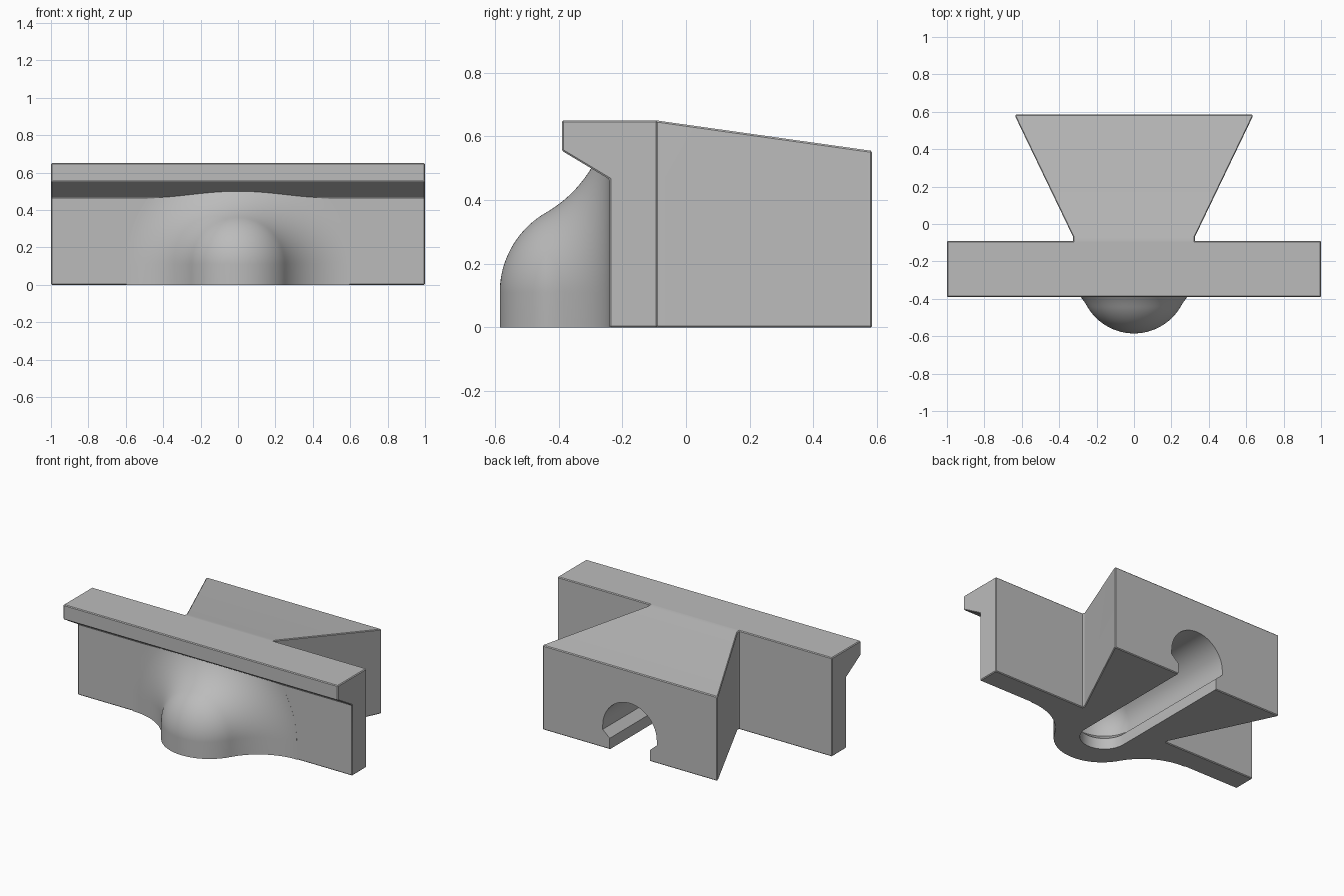
import bpy
import bmesh
from math import sin, cos, pi, sqrt, radians

cube = bpy.data.objects.get("Cube")
if cube:
    bpy.data.objects.remove(cube, do_unlink=True)

grey = bpy.data.materials.new("plain grey")
grey.use_nodes = True
colour = (0.5, 0.5, 0.5, 1)
grey.diffuse_color = colour
grey.node_tree.nodes["Principled BSDF"].inputs["Base Color"].default_value = colour


def finish(bm, name):
    bmesh.ops.remove_doubles(bm, verts=bm.verts, dist=1e-5)
    bmesh.ops.recalc_face_normals(bm, faces=bm.faces)
    mesh = bpy.data.meshes.new(name)
    bm.to_mesh(mesh)
    bm.free()
    mesh.materials.append(grey)
    obj = bpy.data.objects.new(name, mesh)
    bpy.context.collection.objects.link(obj)
    return obj


def activate(obj):
    bpy.ops.object.select_all(action="DESELECT")
    obj.select_set(True)
    bpy.context.view_layer.objects.active = obj


def loft(name, rings):
    """Closed solid through rings of points, with softened edges."""
    bm = bmesh.new()
    rows = [[bm.verts.new(p) for p in ring] for ring in rings]
    n = len(rows[0])
    for a, b in zip(rows, rows[1:]):
        for i in range(n):
            j = (i + 1) % n
            bm.faces.new((a[i], a[j], b[j], b[i]))
    bm.faces.new(rows[0])
    bm.faces.new(rows[-1])
    obj = finish(bm, name)
    bevel = obj.modifiers.new("soft edges", "BEVEL")
    bevel.width = 0.005
    bevel.segments = 1
    bevel.limit_method = "ANGLE"
    bevel.angle_limit = radians(20)
    activate(obj)
    bpy.ops.object.modifier_apply(modifier=bevel.name)
    return obj


def half_turned(name, profile, extension, place, steps=48):
    """Profile (radius, height) turned half round, then extended straight."""
    bm = bmesh.new()
    path = [(1, 0, -extension)]
    path += [(cos(pi * i / steps), sin(pi * i / steps), 0) for i in range(steps + 1)]
    path += [(-1, 0, -extension)]
    rows = [[bm.verts.new(place(r * c, r * s + e, h)) for r, h in profile]
            for c, s, e in path]
    for a, b in zip(rows, rows[1:]):
        for i in range(len(profile) - 1):
            bm.faces.new((a[i], a[i + 1], b[i + 1], b[i]))
    bm.faces.new(rows[0])
    bm.faces.new(rows[-1])
    return finish(bm, name)


# Bar with overhanging front lip
section = [(-0.09, 0), (-0.09, 0.65), (-0.39, 0.65),
           (-0.39, 0.555), (-0.24, 0.465), (-0.24, 0)]
body = loft("rail_bracket", [[(x, y, z) for y, z in section] for x in (-1, 1)])

# Flared rear block with sloping top
stations = [(0.325, -0.16, 0.65), (0.325, -0.09, 0.65), (0.325, -0.07, 0.647),
            (0.635, 0.575, 0.556), (0.635, 0.585, 0.555)]
wedge = loft("rear_block", [[(w, y, 0), (w, y, t), (-w, y, t), (-w, y, 0)]
                            for w, y, t in stations])

# Rounded front boss: a dome flowing into a concave fillet
DOME, FILLET, AXIS_Z = 0.289, 0.4, 0.11
rim = (DOME + FILLET) * sin(pi / 3)
curve = []
for i in range(25):
    a = pi / 3 * i / 24
    curve.append((DOME * sin(a), 0.585 - DOME * (1 - cos(a))))
for i in range(1, 25):
    a = pi / 3 * (1 - i / 24)
    curve.append((rim - FILLET * sin(a), 0.2405 + FILLET * (1 - cos(a))))
curve += [(rim, 0.16), (0, 0.16)]
boss = half_turned("front_boss", curve, AXIS_Z,
                   lambda x, v, h: (x, -h, min(AXIS_Z + v, 0.6)), 64)

# Round-topped channel open at the bottom and back
R, SPRING = 0.197, 0.145
channel = [(0, -0.05), (0.146, -0.05), (0.146, 0.073), (R, 0.118)]
channel += [(R * cos(pi / 2 * i / 16), SPRING + R * sin(pi / 2 * i / 16))
            for i in range(16)]
channel += [(0, SPRING + R)]
slot = half_turned("slot_cutter", channel, 1,
                   lambda x, v, h: (x, -0.275 - v, h))
slot.hide_render = True

# Join the parts and cut the channel
for part, operation in ((wedge, "UNION"), (boss, "UNION"), (slot, "DIFFERENCE")):
    mod = body.modifiers.new(part.name, "BOOLEAN")
    mod.object = part
    mod.operation = operation
    mod.solver = "EXACT"
    activate(body)
    bpy.ops.object.modifier_apply(modifier=mod.name)
    bpy.data.objects.remove(part, do_unlink=True)

activate(body)
bpy.ops.object.shade_smooth_by_angle(angle=radians(25))
